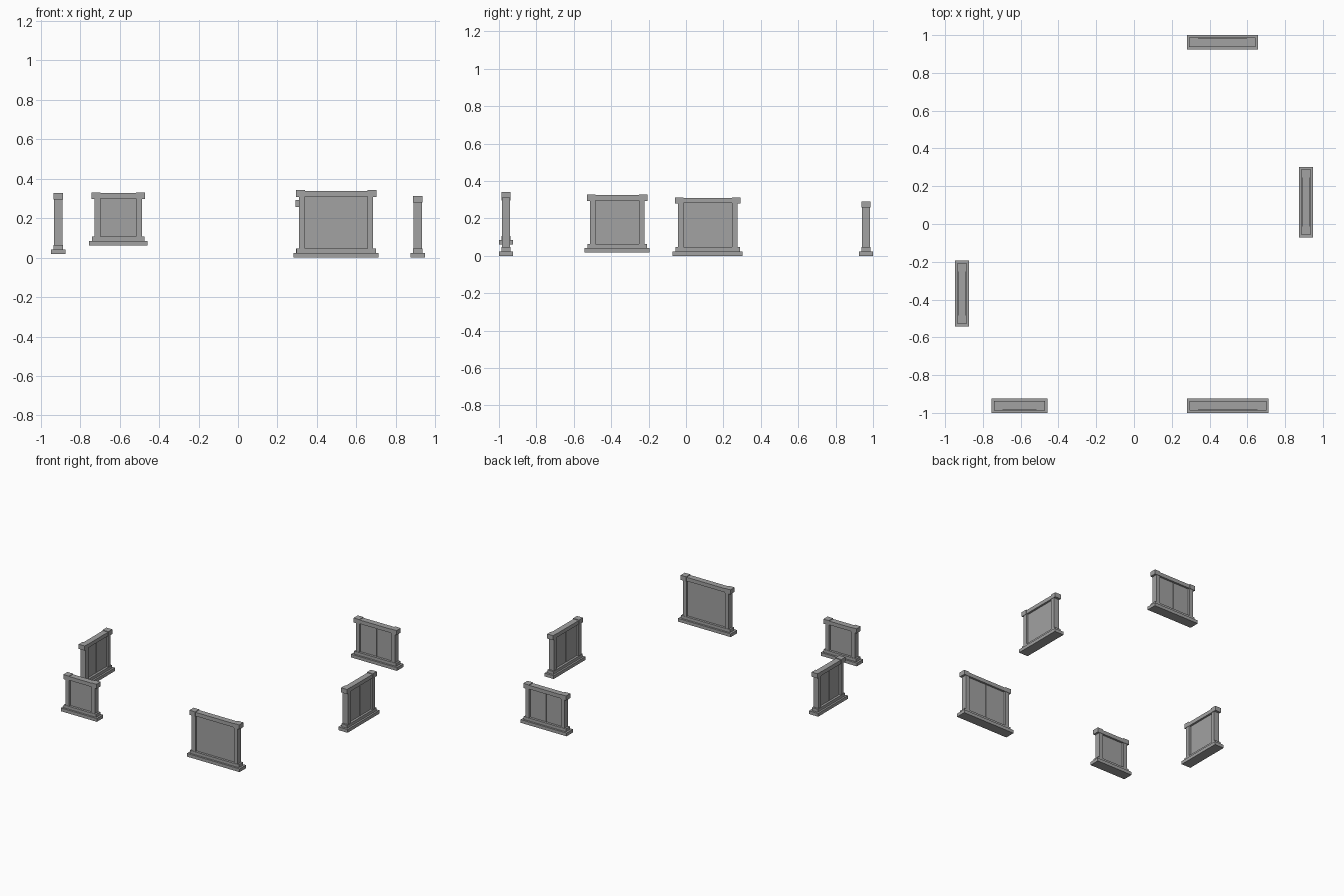
import bpy, bmesh
from mathutils import Matrix, Vector

if "Cube" in bpy.data.objects:
    bpy.data.objects.remove(bpy.data.objects["Cube"])

grey = bpy.data.materials.new("stone_grey")
grey.diffuse_color = (0.36, 0.36, 0.36, 1)
grey.use_nodes = True
grey.node_tree.nodes["Principled BSDF"].inputs["Base Color"].default_value = grey.diffuse_color


def box(bm, u, v, z):
    """Add a box spanning the given (min, max) ranges."""
    size = Vector((u[1] - u[0], v[1] - v[0], z[1] - z[0]))
    mid = Vector((u[0] + u[1], v[0] + v[1], z[0] + z[1])) / 2
    bmesh.ops.create_cube(bm, size=1, matrix=Matrix.Translation(mid) @ Matrix.Diagonal((*size, 1)))


def part(name, boxes, place):
    bm = bmesh.new()
    for b in boxes:
        box(bm, *b)
    bm.transform(place)
    mesh = bpy.data.meshes.new(name)
    bm.to_mesh(mesh)
    bm.free()
    mesh.materials.append(grey)
    bpy.context.collection.objects.link(bpy.data.objects.new(name, mesh))


def deep(d):
    return (-d / 2, d / 2)


def window(name, x, y, half, z0, z1, turned):
    place = Matrix.Translation((x, y, 0))
    if turned:
        place = place @ Matrix.Rotation(1.5707963, 4, 'Z')
    step, base, head = z0 + 0.024, z0 + 0.046, z1 - 0.032
    inner = half - 0.058      # half width of the opening
    # stepped sill
    part(name + "_sill", [((-half, half), deep(0.075), (z0, step)),
                          ((-half + 0.015, half - 0.015), deep(0.048), (step, base))], place)
    # side posts
    part(name + "_posts", [((-half + 0.028, -inner), deep(0.043), (base, head)),
                           ((inner, half - 0.028), deep(0.043), (base, head))], place)
    # lintel with a larger block at each end
    part(name + "_lintel", [((-inner, inner), deep(0.043), (head, z1 - 0.004)),
                            ((-half + 0.012, -inner), deep(0.049), (head - 0.002, z1)),
                            ((inner, half - 0.012), deep(0.049), (head - 0.002, z1))], place)
    # recessed panes and the thin strip where they meet
    part(name + "_panes", [((-inner, 0), deep(0.014), (base, head)),
                           ((0, inner), deep(0.014), (base, head))], place)
    part(name + "_strip", [((-0.002, 0.002), deep(0.019), (base, head))], place)


window("front_left_window", -0.606, -0.9625, 0.148, 0.06, 0.33, False)
window("front_right_window", 0.497, -0.9625, 0.216, 0.0, 0.342, False)
window("back_window", 0.468, 0.9625, 0.188, 0.0, 0.291, False)
window("left_window", -0.911, -0.368, 0.174, 0.018, 0.328, True)
window("right_window", 0.911, 0.116, 0.187, 0.0, 0.313, True)
